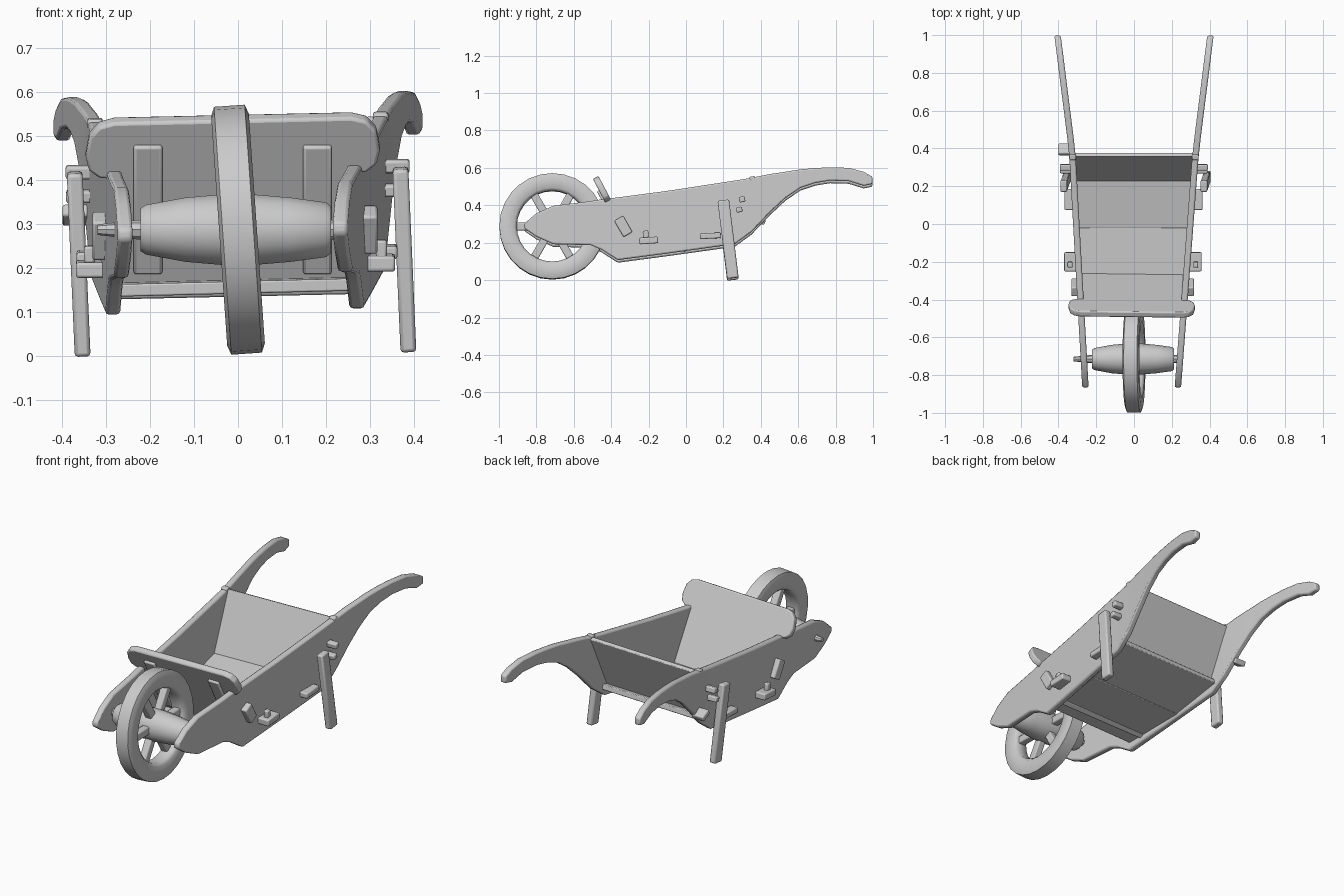
import bpy, bmesh, math
from mathutils import Matrix, Vector

cube = bpy.data.objects.get("Cube")
if cube:
    bpy.data.objects.remove(cube)

mat = bpy.data.materials.new("pale grey")
mat.use_nodes = True
GREY = (0.6, 0.6, 0.6, 1)
mat.diffuse_color = GREY
mat.node_tree.nodes["Principled BSDF"].inputs["Base Color"].default_value = GREY

SIDES = ((1, "left"), (-1, "right"))
ROLL = 0.007  # the left side sits slightly higher than the right


def finish(bm, name, bevel=0.0, angle=35):
    bmesh.ops.recalc_face_normals(bm, faces=bm.faces)
    me = bpy.data.meshes.new(name)
    bm.to_mesh(me)
    bm.free()
    me.materials.append(mat)
    ob = bpy.data.objects.new(name, me)
    bpy.context.collection.objects.link(ob)
    if bevel:
        mod = ob.modifiers.new("soft edges", "BEVEL")
        mod.width, mod.segments = bevel, 2
        mod.limit_method = "ANGLE"
    bpy.ops.object.select_all(action="DESELECT")
    ob.select_set(True)
    bpy.context.view_layer.objects.active = ob
    bpy.ops.object.shade_smooth_by_angle(angle=math.radians(angle))


def loft(rings, name, closed=False, **kw):
    """Skin a row of equal-sized rings of points."""
    bm = bmesh.new()
    rows = [[bm.verts.new(p) for p in ring] for ring in rings]
    n = len(rows[0])
    pairs = list(zip(rows, rows[1:] + rows[:1]))
    for a, b in pairs if closed else pairs[:-1]:
        for i in range(n):
            j = (i + 1) % n
            bm.faces.new((a[i], a[j], b[j], b[i]))
    if not closed:
        bm.faces.new(rows[0])
        bm.faces.new(rows[-1])
    finish(bm, name, **kw)


def box(name, centre, size, tilt=0, roll=0, bevel=0.006):
    """Box tilted in the side plane, then rolled about y."""
    bm = bmesh.new()
    turn = Matrix.Rotation(math.radians(roll), 4, "Y") @ Matrix.Rotation(math.radians(tilt), 4, "X")
    bmesh.ops.create_cube(bm, size=1, matrix=Matrix.Translation(centre) @ turn @ Matrix.Diagonal((*size, 1)))
    finish(bm, name, bevel)


def plank_x(side, y):
    """Middle of a side plank; the nose drifts slightly to the right."""
    spread = 0.245 + 0.066 * (y + 0.86) + 0.06 * max(0, y - 0.38)
    return side * spread - 0.01 * max(0, 0.38 - y)


# Side planks running into the curved handles: y, top z, bottom z
STATIONS = [(-0.865, 0.295, 0.27), (-0.8, 0.35, 0.225), (-0.71, 0.39, 0.185),
            (-0.51, 0.415, 0.18), (-0.45, 0.425, 0.155), (-0.365, 0.435, 0.1),
            (-0.1, 0.47, 0.135), (0.26, 0.525, 0.185), (0.35, 0.54, 0.25),
            (0.45, 0.56, 0.355), (0.53, 0.572, 0.43), (0.61, 0.585, 0.485),
            (0.69, 0.592, 0.512), (0.77, 0.596, 0.525), (0.87, 0.593, 0.522),
            (0.95, 0.572, 0.497), (0.997, 0.545, 0.507)]
for side, label in SIDES:
    rings = []
    for y, top, low in STATIONS:
        x = plank_x(side, y)
        rings.append([(x + dx, y, z + side * ROLL) for dx, z in
                      ((-0.017, low), (0.017, low), (0.017, top), (-0.017, top))])
    loft(rings, label + "_side_plank_and_handle", bevel=0.008)


def board(name, low, high, thick):
    """Plank across the barrow between two (y, z) points."""
    a, b = Vector((0, *low)), Vector((0, *high))
    d = (b - a).normalized()
    n = Vector((0, -d.z, d.y)) * thick / 2
    rings = []
    for p in (a, b):
        left, right = (Vector((plank_x(s, p.y), 0, s * ROLL)) for s, _ in SIDES)
        rings.append([p + n + left, p + n + right, p - n + right, p - n + left])
    loft(rings, name, bevel=0.004)


# Tray floor, rising towards the sloping tailboard
board("front_floor", (-0.36, 0.155), (0.0, 0.175), 0.028)
board("rear_floor", (-0.02, 0.174), (0.285, 0.24), 0.028)
board("tailboard", (0.235, 0.235), (0.368, 0.535), 0.022)

# Headboard with rounded wings overhanging the side planks
foot, head = Vector((-0.012, -0.265, 0.14)), Vector((-0.012, -0.48, 0.545))
up = (head - foot).normalized()
out = Vector((0, -up.z, up.y))
half = [(0.275, 0), (0.268, 0.31), (0.305, 0.315), (0.328, 0.335),
        (0.335, 0.37), (0.327, 0.42), (0.305, 0.447), (0.27, 0.457)]
outline = half + [(-x, v) for x, v in reversed(half)]
loft([[foot + up * (v + 0.025 * x) + out * t + Vector((x, 0, 0)) for x, v in outline]
      for t in (-0.016, 0.018)], "headboard", bevel=0.007)
lean = math.degrees(math.atan2(-up.y, up.z))
for side, label in SIDES:
    box(label + "_headboard_batten", foot + up * 0.23 + out * 0.02 + Vector((side * 0.193, 0, 0)),
        (0.065, 0.02, 0.33), lean)


def lathe(name, profile, segments, lean=0, closed=False, angle=40):
    """Turn (x, radius) points around the axle."""
    place = Matrix.Translation((0, -0.715, 0.287)) @ Matrix.Rotation(math.radians(lean), 4, "Y")
    rings = []
    for x, r in profile:
        rings.append([place @ Vector((x, r * math.cos(a), r * math.sin(a)))
                      for a in (math.tau * i / segments for i in range(segments))])
    loft(rings, name, closed=closed, angle=angle)


# Wheel rim, spokes, barrel hub and axle
lathe("wheel_rim", [(-0.043, 0.205), (-0.043, 0.262), (-0.035, 0.283), (0.035, 0.283),
                    (0.043, 0.262), (0.043, 0.205), (0.03, 0.19), (-0.03, 0.19)],
      28, -4, closed=True, angle=50)
for i in range(6):
    a = i * 60 + 30
    d = Vector((0, -math.sin(math.radians(a)), math.cos(math.radians(a))))
    box("wheel_spoke", Vector((0, -0.715, 0.287)) + d * 0.13, (0.04, 0.042, 0.15), a)
lathe("wheel_hub", [(-0.222, 0.05), (-0.21, 0.058), (-0.12, 0.075), (-0.04, 0.082),
                    (0.04, 0.082), (0.12, 0.075), (0.2, 0.064), (0.212, 0.055)], 14)
lathe("axle", [(-0.32, 0.012), (-0.23, 0.022), (0.22, 0.022), (0.245, 0.016)], 8)

# Legs, with the pegs and wedges driven through each plank
for side, label in SIDES:
    def peg(part, reach, y, z, size, tilt):
        """Peg standing out from the plank by its reach."""
        x = plank_x(side, y) + side * reach
        box(label + part, (x, y, z + side * ROLL), size, tilt)

    box(label + "_leg", (side * 0.371 + 0.008, 0.225, 0.214 + side * 0.005),
        (0.036, 0.062, 0.42), 7, -2.5, 0.008)
    peg("_leg_wedge", 0.03, 0.13, 0.23, (0.05, 0.11, 0.03), 3)
    peg("_head_wedge", 0.025, -0.335, 0.28, (0.04, 0.055, 0.1), 30)
    peg("_floor_tenon", 0.04, -0.2, 0.205, (0.07, 0.1, 0.035), 4)
    peg("_tenon_pin", 0.045, -0.215, 0.235, (0.025, 0.03, 0.045), 5)
    peg("_upper_peg", 0.035, 0.3, 0.425, (0.07, 0.032, 0.03), 10)
    peg("_lower_peg", 0.035, 0.285, 0.37, (0.07, 0.032, 0.028), 10)
    peg("_tail_peg", 0, 0.355, 0.535, (0.035, 0.03, 0.025), 10)

# Loose tenon under the right handle
box("right_handle_tenon", (-0.365, 0.395, 0.32), (0.07, 0.06, 0.03), -25)
